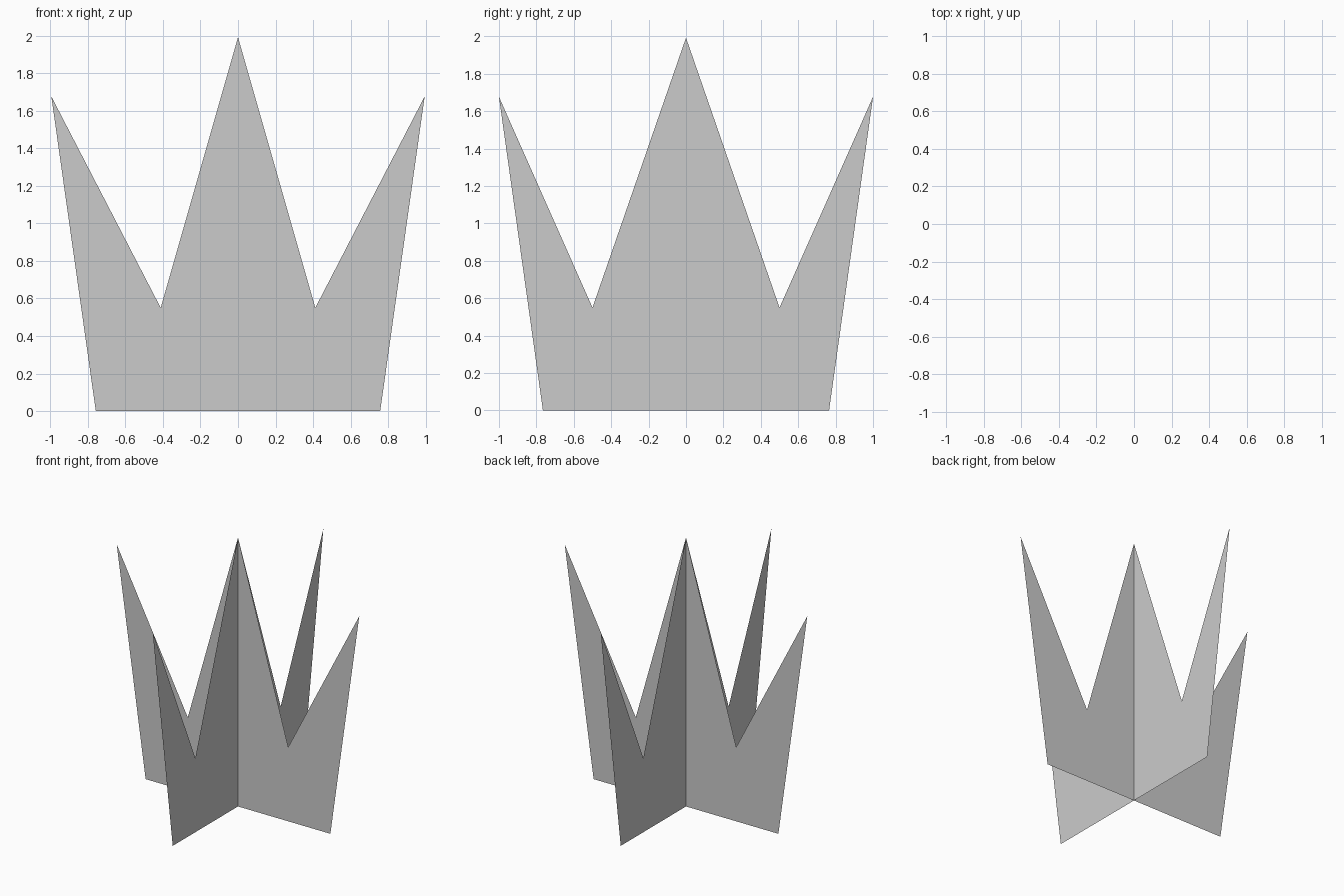
import bpy
import bmesh

if "Cube" in bpy.data.objects:
    bpy.data.objects.remove(bpy.data.objects["Cube"])


def crossed_blade(name, profile, axis):
    """Flat upright sheet: half profile (distance, z), mirrored about the centre line."""
    bm = bmesh.new()
    for side in (1, -1):
        pts = [(side * d, 0, z) if axis == 'X' else (0, side * d, z) for d, z in profile]
        bm.faces.new([bm.verts.new(p) for p in pts])
    bmesh.ops.remove_doubles(bm, verts=bm.verts, dist=1e-4)
    bmesh.ops.recalc_face_normals(bm, faces=bm.faces)
    mesh = bpy.data.meshes.new(name)
    bm.to_mesh(mesh)
    bm.free()
    obj = bpy.data.objects.new(name, mesh)
    bpy.context.collection.objects.link(obj)
    return obj


# Half outlines: base centre, base corner, outer tip, notch, centre peak
crossed_blade("wide_leaf_sheet",
              [(0, 0), (0.758, 0), (0.995, 1.677), (0.412, 0.55), (0, 1.993)], 'X')
crossed_blade("deep_leaf_sheet",
              [(0, 0), (0.765, 0), (1.0, 1.677), (0.5, 0.55), (0, 1.993)], 'Y')
